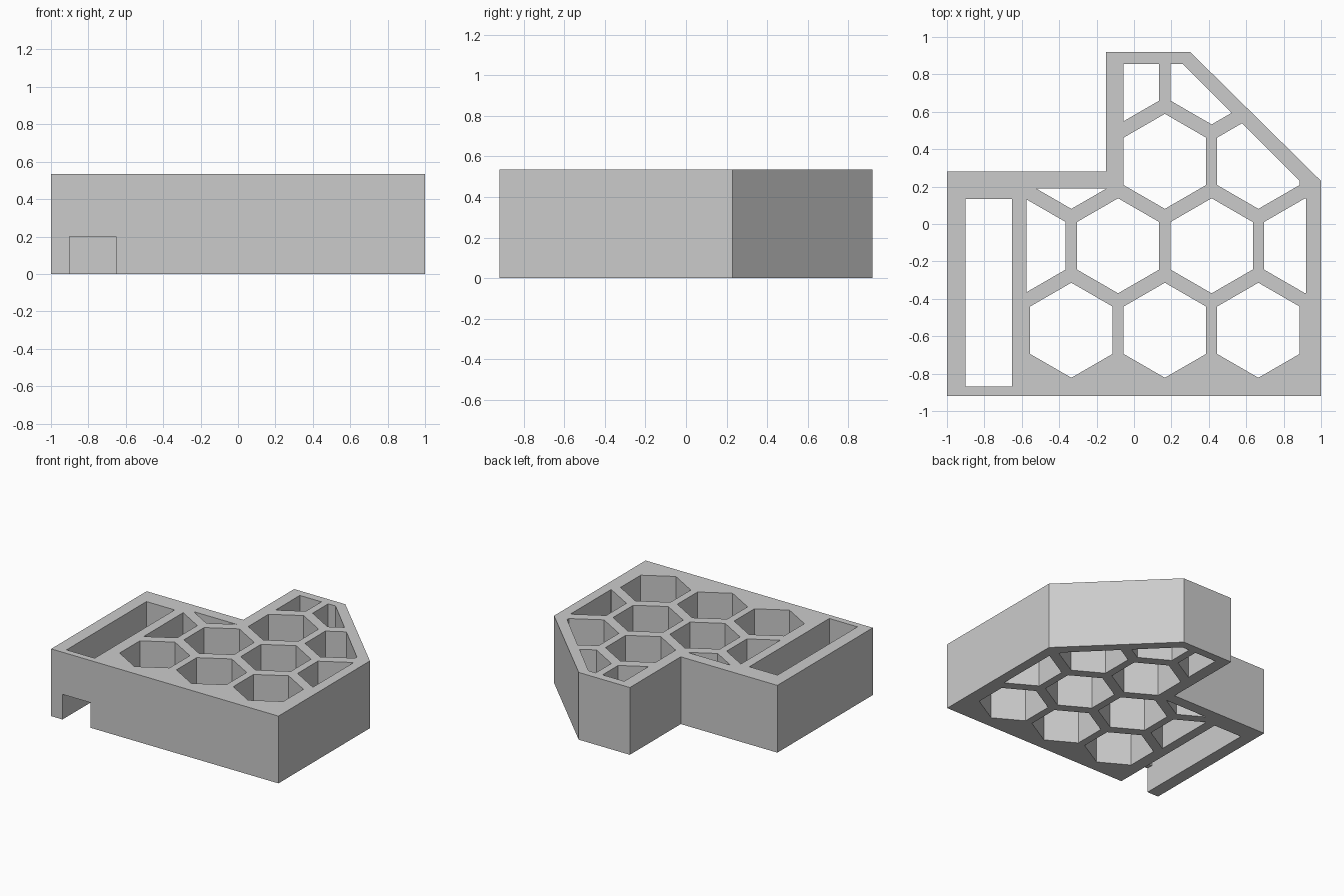
import bpy, bmesh, math
from mathutils import Vector

default = bpy.data.objects.get("Cube")
if default:
    bpy.data.objects.remove(default, do_unlink=True)

HEIGHT = 0.535
grey = bpy.data.materials.new("light grey")
grey.use_nodes = True
grey.diffuse_color = (0.6, 0.6, 0.6, 1)
grey.node_tree.nodes["Principled BSDF"].inputs["Base Color"].default_value = (0.6, 0.6, 0.6, 1)


def prisms(name, outlines, z0, z1):
    """One object made of straight prisms over the given outlines."""
    bm = bmesh.new()
    for outline in outlines:
        face = bm.faces.new([bm.verts.new((x, y, z0)) for x, y in outline])
        top = bmesh.ops.extrude_face_region(bm, geom=[face])["geom"]
        moved = [v for v in top if isinstance(v, bmesh.types.BMVert)]
        bmesh.ops.translate(bm, verts=moved, vec=(0, 0, z1 - z0))
    bmesh.ops.recalc_face_normals(bm, faces=bm.faces)
    mesh = bpy.data.meshes.new(name)
    bm.to_mesh(mesh)
    bm.free()
    mesh.materials.append(grey)
    obj = bpy.data.objects.new(name, mesh)
    bpy.context.collection.objects.link(obj)
    return obj


def rectangle(x0, y0, x1, y1):
    return [(x0, y0), (x1, y0), (x1, y1), (x0, y1)]


def clip(points, a, b, limit):
    """Keep the part of a convex outline where a*x + b*y <= limit."""
    kept = []
    for i, p in enumerate(points):
        q = points[(i + 1) % len(points)]
        dp = a * p[0] + b * p[1] - limit
        dq = a * q[0] + b * q[1] - limit
        if dp <= 0:
            kept.append(p)
        if dp * dq < 0:
            kept.append(tuple(Vector(p).lerp(Vector(q), dp / (dp - dq))))
    return kept


def hexagon(cx, cy, radius=0.254):
    angles = [math.radians(30 + 60 * i) for i in range(6)]
    return [(cx + radius * math.cos(t), cy + radius * math.sin(t)) for t in angles]


# Outer body
body = prisms("honeycomb_body", [[(-1, -0.92), (1, -0.92), (1, 0.23), (0.3, 0.92),
                                  (-0.15, 0.92), (-0.15, 0.28), (-1, 0.28)]], 0, HEIGHT)

# Honeycomb holes, trimmed so that the border walls stay whole
holes = []
for row, columns in enumerate([(0, 1, 2), (-0.5, 0.5, 1.5, 2.5), (0, 1, 2), (0.5, 1.5)]):
    for column in columns:
        cell = hexagon(-0.335 + 0.5 * column, -0.568 + 0.4515 * row)
        walls = [(-1, 0, 0.575), (1, 0, 0.92), (0, 1, 0.855), (1, 1, 1.115)]
        if row == 2 and column == 0:
            walls.append((0, 1, 0.19))
        if row == 3:
            walls.append((-1, 0, 0.055))
        for wall in walls:
            cell = clip(cell, *wall)
        holes.append(cell)

# Long side slot and the notch through the front wall
cutters = [
    prisms("honeycomb_cutter", holes, -0.1, HEIGHT + 0.1),
    prisms("slot_cutter", [rectangle(-0.9, -0.87, -0.652, 0.135)], -0.1, HEIGHT + 0.1),
    prisms("notch_cutter", [rectangle(-0.9, -1, -0.652, -0.8)], -0.1, 0.2),
]
for cutter in cutters:
    cutter.hide_render = True
    cut = body.modifiers.new(cutter.name, "BOOLEAN")
    cut.operation = "DIFFERENCE"
    cut.solver = "EXACT"
    cut.object = cutter

# Bake the cuts and drop the cutters
graph = bpy.context.evaluated_depsgraph_get()
result = bpy.data.meshes.new_from_object(body.evaluated_get(graph))
body.modifiers.clear()
body.data = result
for cutter in cutters:
    bpy.data.objects.remove(cutter, do_unlink=True)
